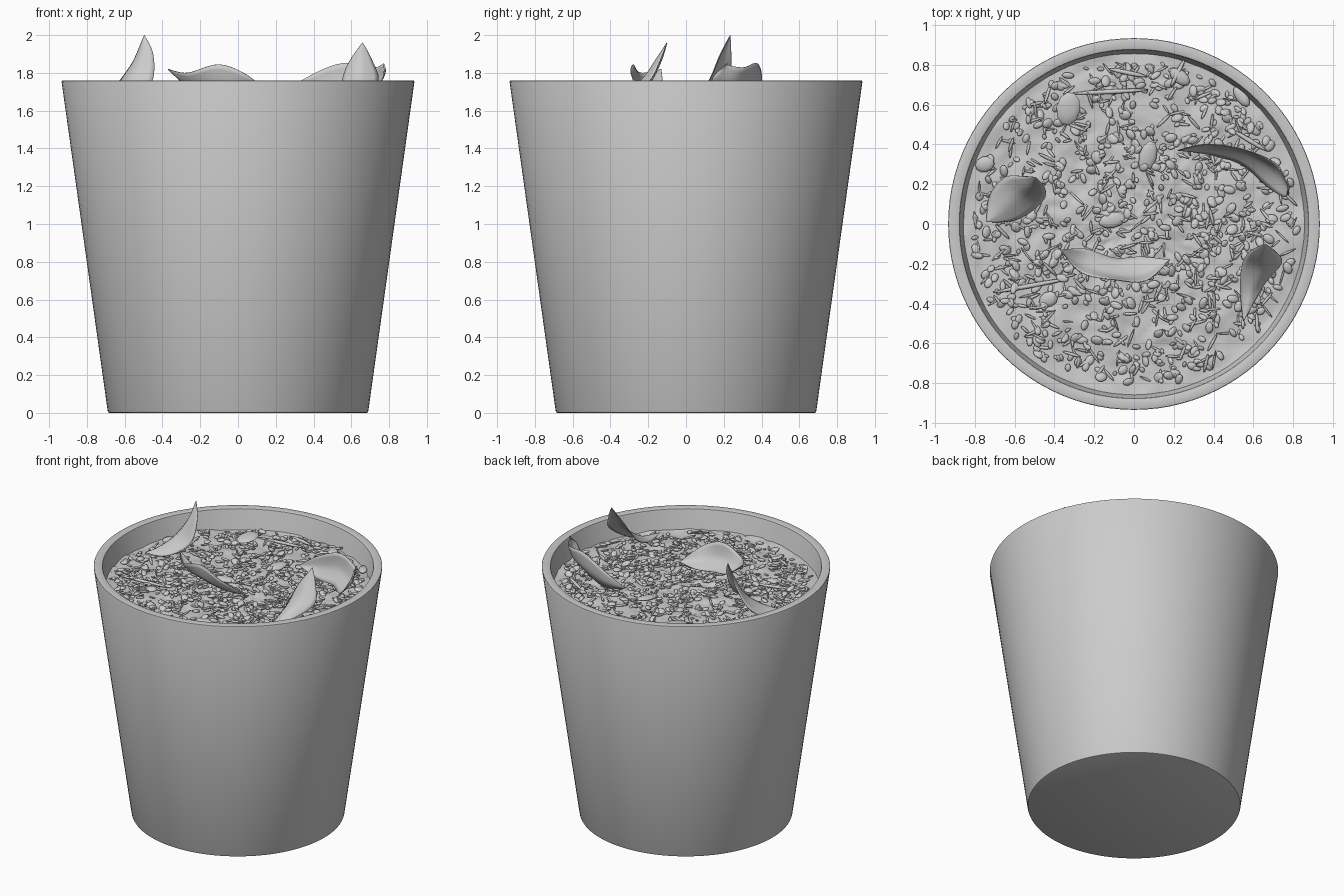
import bpy, bmesh, math, random
from mathutils import Vector, Matrix, Euler, noise

if "Cube" in bpy.data.objects:
    bpy.data.objects.remove(bpy.data.objects["Cube"])

random.seed(7)
SOIL_Z = 1.62


def link(name, me, angle=40):
    ob = bpy.data.objects.new(name, me)
    bpy.context.collection.objects.link(ob)
    bpy.context.view_layer.objects.active = ob
    ob.select_set(True)
    bpy.ops.object.shade_smooth_by_angle(angle=math.radians(angle))
    ob.select_set(False)
    return ob


def finish(name, bm, angle=40):
    bmesh.ops.recalc_face_normals(bm, faces=bm.faces)
    me = bpy.data.meshes.new(name)
    bm.to_mesh(me)
    bm.free()
    return link(name, me, angle)


def lathe(name, profile, n=96):
    bm = bmesh.new()
    vs = [bm.verts.new((r, 0, z)) for r, z in profile]
    es = [bm.edges.new(e) for e in zip(vs, vs[1:])]
    bmesh.ops.spin(bm, geom=vs + es, cent=(0, 0, 0), axis=(0, 0, 1),
                   angle=math.tau, steps=n, use_merge=True)
    bmesh.ops.remove_doubles(bm, verts=bm.verts, dist=1e-5)
    return finish(name, bm)


# Tapered pot with hollow inside
lathe("pot", [(0, 0), (0.68, 0), (0.687, 0.003), (0.69, 0.01), (0.934, 1.753),
              (0.932, 1.758), (0.927, 1.76), (0.885, 1.76), (0.878, 1.757),
              (0.875, 1.75), (0.645, 0.08), (0, 0.08)])


# Bumpy soil
def soil_height(x, y):
    p = Vector((x, y, 0))
    return SOIL_Z + 0.02 * noise.noise(p * 5) + 0.012 * noise.noise(p * 17) \
        + 0.008 * noise.noise(Vector((x * 22, y * 45, 3)))


bm = bmesh.new()
SEG, RINGS, R = 128, 40, 0.86
centre = bm.verts.new((0, 0, soil_height(0, 0)))
prev = None
for k in range(1, RINGS + 1):
    r = R * k / RINGS
    ring = []
    for i in range(SEG):
        x, y = r * math.cos(math.tau * i / SEG), r * math.sin(math.tau * i / SEG)
        ring.append(bm.verts.new((x, y, soil_height(x, y))))
    for i in range(SEG):
        j = (i + 1) % SEG
        if prev:
            bm.faces.new((prev[i], ring[i], ring[j], prev[j]))
        else:
            bm.faces.new((centre, ring[i], ring[j]))
    prev = ring
finish("soil", bm, 80)

# Loose chips and sticks: copies of one small ball, squashed and turned
bm = bmesh.new()
bmesh.ops.create_uvsphere(bm, u_segments=10, v_segments=6, radius=1)
bm.verts.index_update()
BALL = [v.co.copy() for v in bm.verts]
BALL_FACES = [[v.index for v in f.verts] for f in bm.faces]
bm.free()


def chip(x, y, size, turn, tilt=0.3, lift=0.006):
    rot = Euler((random.uniform(-tilt, tilt), random.uniform(-tilt, tilt), turn))
    return Matrix.LocRotScale(Vector((x, y, soil_height(x, y) + lift)), rot, Vector(size))


def scatter_point(limit):
    r, a = limit * math.sqrt(random.random()), random.uniform(0, math.tau)
    return r * math.cos(a), r * math.sin(a)


def pile(name, matrices):
    verts, faces = [], []
    for m in matrices:
        n = len(verts)
        verts += [m @ v for v in BALL]
        faces += [[n + i for i in f] for f in BALL_FACES]
    me = bpy.data.meshes.new(name)
    me.from_pydata(verts, [], faces)
    link(name, me, 80)


chips = []
for _ in range(800):
    x, y = scatter_point(0.82)
    s = random.uniform(0.014, 0.034)
    chips.append(chip(x, y, (s, s * random.uniform(0.5, 0.8), s * 0.35),
                      random.uniform(0, math.tau), 0.5))
for x, y, a, b, turn in [(-0.33, 0.58, 0.085, 0.06, 1.4), (0.07, 0.34, 0.08, 0.045, 1.3),
                         (-0.75, 0.3, 0.05, 0.04, 0.3), (-0.11, 0.02, 0.07, 0.04, 0.2),
                         (0.23, 0.74, 0.06, 0.035, 2.5), (0.54, 0.64, 0.06, 0.03, 2.2),
                         (-0.43, -0.38, 0.05, 0.04, 0.5)]:
    chips.append(chip(x, y, (a, b, 0.015), turn, 0.2, 0.015))
pile("soil_chips", chips)

sticks = []
for _ in range(420):
    x, y = scatter_point(0.8)
    s, w = random.uniform(0.025, 0.055), random.uniform(0.005, 0.009)
    sticks.append(chip(x, y, (s, w, w), random.uniform(0, math.tau), 0.35, 0.008))
for x, y, s, turn in [(-0.12, 0.665, 0.2, 0.05), (-0.52, -0.31, 0.2, 0.18),
                      (0.22, 0.76, 0.08, 1.1), (0.58, 0.42, 0.1, 2.6),
                      (-0.03, 0.76, 0.1, -0.2)]:
    sticks.append(chip(x, y, (s, 0.012, 0.01), turn, 0.08, 0.02))
pile("soil_sticks", sticks)


# Curled dry leaves: stations of spine point + half-width vector, splined
def catmull(p, t):
    i = min(int(t), len(p) - 2)
    u = t - i
    a, b, c = p[max(i - 1, 0)], p[i], p[i + 1]
    d = p[min(i + 2, len(p) - 1)]
    return 0.5 * (2 * b + (c - a) * u + (2 * a - 5 * b + 4 * c - d) * u * u
                  + (3 * b - a - 3 * c + d) * u ** 3)


def leaf(name, stations, cup, steps=24, across=8):
    spine = [Vector(s[:3]) for s in stations]
    side = [Vector(s[3:]) for s in stations]
    bm = bmesh.new()
    rows = []
    for k in range(steps + 1):
        t = (len(spine) - 1) * k / steps
        p, s = catmull(spine, t), catmull(side, t)
        tan = catmull(spine, min(t + 0.02, len(spine) - 1)) - catmull(spine, max(t - 0.02, 0))
        nrm = tan.cross(s).normalized() * s.length * cup
        ws = [2 * j / across - 1 for j in range(across + 1)]
        rows.append([bm.verts.new(p + s * w + nrm * (abs(w) ** 1.4 - 0.5)) for w in ws])
    for a, b in zip(rows, rows[1:]):
        for j in range(across):
            bm.faces.new((a[j], a[j + 1], b[j + 1], b[j]))
    bmesh.ops.remove_doubles(bm, verts=bm.verts, dist=1e-5)
    ob = finish(name, bm, 60)
    mod = ob.modifiers.new("thickness", 'SOLIDIFY')
    mod.thickness, mod.offset = 0.005, 0


leaf("leaf_left", [(-0.74, 0.01, 1.65, 0, 0, 0), (-0.66, 0.08, 1.67, 0.07, -0.06, 0.01),
                   (-0.565, 0.16, 1.75, 0.095, -0.06, 0.01),
                   (-0.51, 0.2, 1.88, 0.055, -0.03, 0.02),
                   (-0.495, 0.235, 2.0, 0, 0, 0)], 0.4)
leaf("leaf_front", [(-0.37, -0.13, 1.82, 0, 0, 0), (-0.26, -0.19, 1.75, -0.01, -0.06, 0.04),
                    (-0.1, -0.24, 1.75, 0, -0.055, 0.085), (0.05, -0.235, 1.71, 0.01, -0.06, 0.06),
                    (0.18, -0.18, 1.67, 0, 0, 0)], -0.35)
leaf("leaf_right", [(0.55, -0.49, 1.66, 0, 0, 0), (0.59, -0.34, 1.67, 0.055, 0.02, 0.01),
                    (0.64, -0.22, 1.75, 0.1, 0.01, 0.02),
                    (0.645, -0.15, 1.86, 0.065, 0, 0.01),
                    (0.66, -0.1, 1.96, 0, 0, 0)], 0.4)
leaf("leaf_back", [(0.22, 0.37, 1.68, 0, 0, 0), (0.37, 0.385, 1.7, -0.01, 0.025, 0.07),
                   (0.55, 0.35, 1.745, 0, 0.04, 0.1), (0.7, 0.255, 1.74, 0.02, 0.06, 0.08),
                   (0.77, 0.18, 1.8, 0, 0.04, 0.04), (0.77, 0.22, 1.85, 0, 0, 0)], 0.3)
